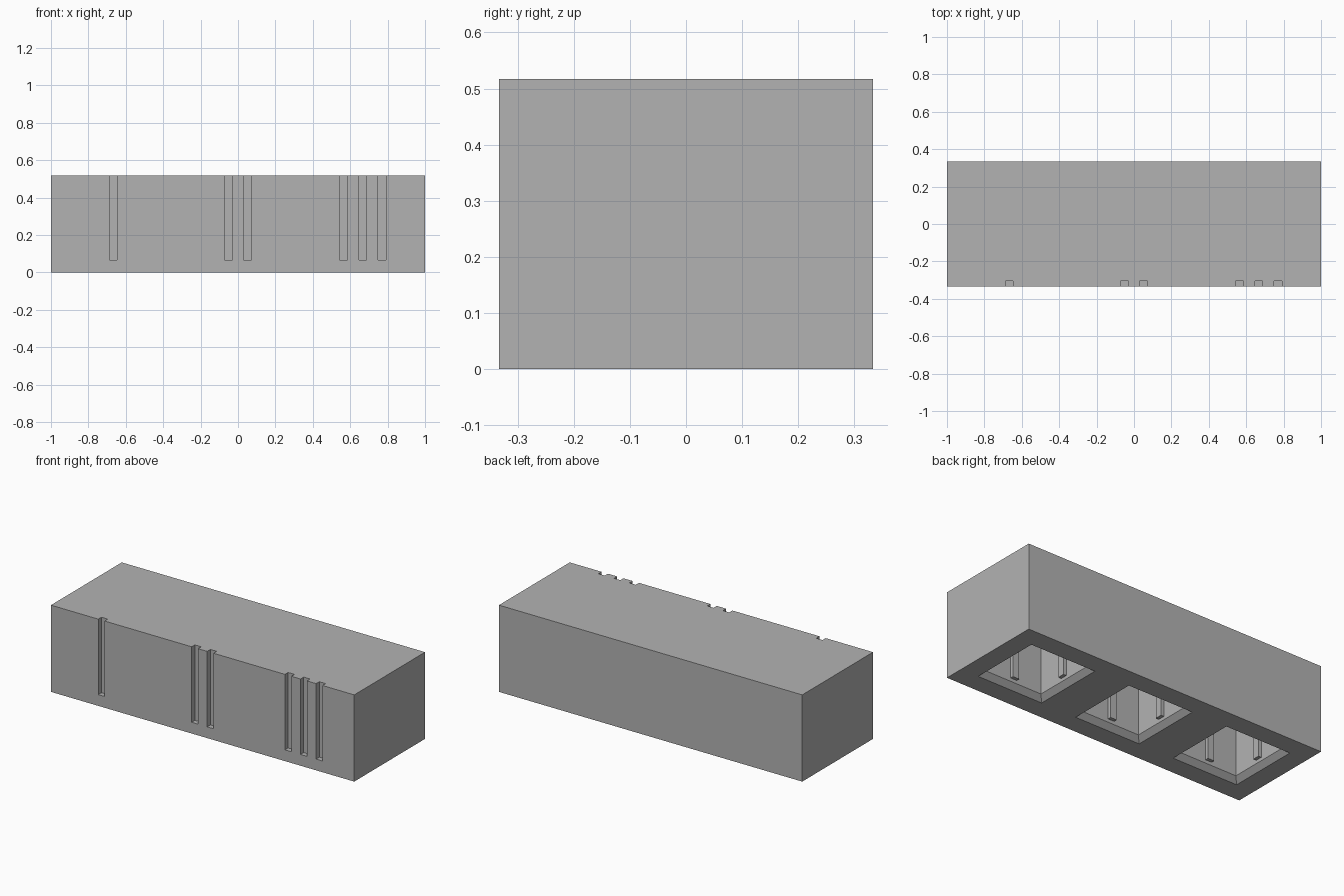
import bpy, bmesh

if "Cube" in bpy.data.objects:
    bpy.data.objects.remove(bpy.data.objects["Cube"])

# Overall sizes
LENGTH, DEPTH, HEIGHT = 2.0, 0.667, 0.517
PITCH = 0.667                      # spacing of the three pockets
POCKET, CHAMFER, CEILING = 0.187, 0.03, 0.45
BAR, GROOVE_DEPTH, GROOVE_PITCH, GROOVE_BASE = 0.042, 0.03, 0.1026, 0.067
RIB_BASE, RIB_OUT = 0.05, 0.02

grey = bpy.data.materials.new("plain grey")
grey.diffuse_color = (0.45, 0.45, 0.45, 1)
grey.use_nodes = True
grey.node_tree.nodes["Principled BSDF"].inputs["Base Color"].default_value = grey.diffuse_color


def make_object(name, bm):
    bmesh.ops.recalc_face_normals(bm, faces=bm.faces)
    mesh = bpy.data.meshes.new(name)
    bm.to_mesh(mesh)
    bm.free()
    mesh.materials.append(grey)
    obj = bpy.data.objects.new(name, mesh)
    bpy.context.collection.objects.link(obj)
    return obj


def box(name, x0, x1, y0, y1, z0, z1):
    bm = bmesh.new()
    bmesh.ops.create_cube(bm, size=1)
    for v in bm.verts:
        v.co = (x1 if v.co.x > 0 else x0,
                y1 if v.co.y > 0 else y0,
                z1 if v.co.z > 0 else z0)
    return make_object(name, bm)


def pocket_cutter(cx):
    # Square shaft that flares outward at its mouth
    bm = bmesh.new()
    rings = []
    for half, z in ((POCKET + 2 * CHAMFER, -CHAMFER), (POCKET, CHAMFER), (POCKET, CEILING)):
        rings.append([bm.verts.new((cx + sx * half, sy * half, z))
                      for sx, sy in ((-1, -1), (1, -1), (1, 1), (-1, 1))])
    for a, b in zip(rings, rings[1:]):
        for i in range(4):
            j = (i + 1) % 4
            bm.faces.new((a[i], a[j], b[j], b[i]))
    bm.faces.new(rings[0])
    bm.faces.new(rings[-1])
    return make_object("pocket_cutter", bm)


def cut(target, cutter):
    cutter.hide_render = True
    mod = target.modifiers.new("cut", 'BOOLEAN')
    mod.operation = 'DIFFERENCE'
    mod.solver = 'EXACT'
    mod.object = cutter
    bpy.context.view_layer.objects.active = target
    bpy.ops.object.modifier_apply(modifier=mod.name)
    bpy.data.objects.remove(cutter)


# Solid block
block = box("block", -LENGTH / 2, LENGTH / 2, -DEPTH / 2, DEPTH / 2, 0, HEIGHT)

for n in range(3):
    cx = (n - 1) * PITCH

    # Pocket open at the underside
    cut(block, pocket_cutter(cx))

    # Tally grooves on the front: one, two, three
    for k in range(n + 1):
        gx = cx + (k - n / 2) * GROOVE_PITCH
        cut(block, box("groove_cutter", gx - BAR / 2, gx + BAR / 2,
                       -DEPTH / 2 - 0.05, -DEPTH / 2 + GROOVE_DEPTH,
                       GROOVE_BASE, HEIGHT + 0.05))

    # One upright rib in the middle of each pocket wall
    inner, outer, w = POCKET - RIB_OUT, POCKET + 0.005, BAR / 2
    for s in (-1, 1):
        lo, hi = sorted((s * inner, s * outer))
        box("pocket_rib_side", cx + lo, cx + hi, -w, w, RIB_BASE, CEILING + 0.005)
        box("pocket_rib_end", cx - w, cx + w, lo, hi, RIB_BASE, CEILING + 0.005)
